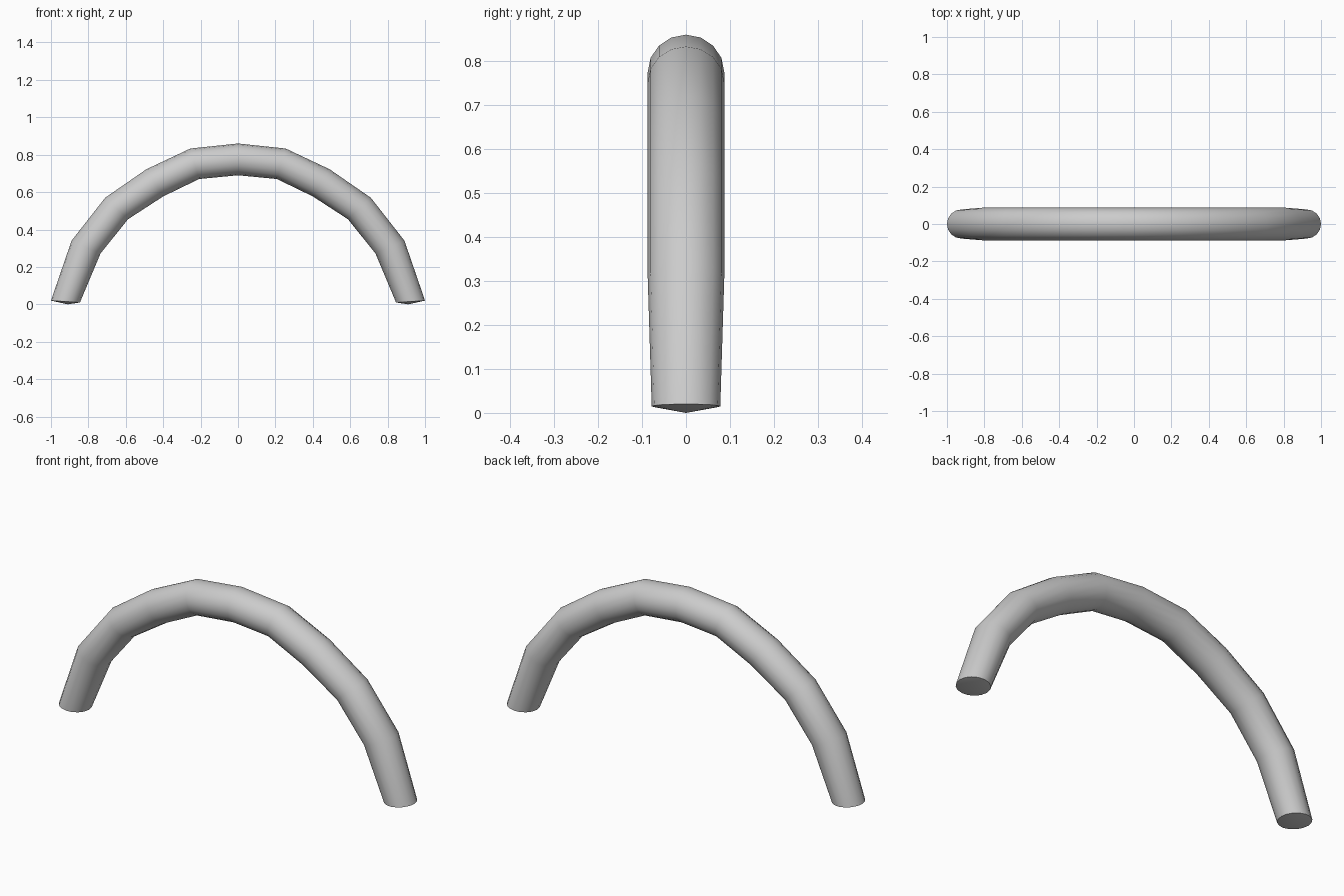
import bpy, bmesh, math
from mathutils import Vector

if "Cube" in bpy.data.objects:
    bpy.data.objects.remove(bpy.data.objects["Cube"])

SIDES = 16
# Left half of the arch: outer x, z, inner x, z, half width in y
half = [
    (-1.00, 0.020, -0.845, 0.010, 0.078),
    (-0.89, 0.340, -0.735, 0.272, 0.087),
    (-0.71, 0.570, -0.588, 0.455, 0.087),
    (-0.49, 0.722, -0.400, 0.577, 0.087),
    (-0.255, 0.833, -0.208, 0.670, 0.087),
]
crown = [(0, 0.860, 0, 0.690, 0.087)]
stations = half + crown + [(-a, b, -c, d, w) for a, b, c, d, w in reversed(half)]

bm = bmesh.new()


def ring(ox, oz, ix, iz, w):
    """Elliptical cross-section spanning the outer and inner profile points."""
    outer, inner = Vector((ox, 0, oz)), Vector((ix, 0, iz))
    mid, u = (outer + inner) / 2, (outer - inner) / 2
    v = Vector((0, w, 0))
    angles = [2 * math.pi * i / SIDES for i in range(SIDES)]
    return [bm.verts.new(mid + u * math.cos(t) + v * math.sin(t)) for t in angles]


# Tube walls
rings = [ring(*s) for s in stations]
for a, b in zip(rings, rings[1:]):
    for i in range(SIDES):
        j = (i + 1) % SIDES
        bm.faces.new((a[i], a[j], b[j], b[i]))

# Shallow pointed end caps
for r, x in ((rings[0], -0.91), (rings[-1], 0.91)):
    tip = bm.verts.new((x, 0, 0))
    for i in range(SIDES):
        bm.faces.new((r[i], r[(i + 1) % SIDES], tip))

bmesh.ops.recalc_face_normals(bm, faces=bm.faces)
mesh = bpy.data.meshes.new("arched_handle")
bm.to_mesh(mesh)
bm.free()

handle = bpy.data.objects.new("arched_handle", mesh)
bpy.context.collection.objects.link(handle)
bpy.context.view_layer.objects.active = handle
handle.select_set(True)
bpy.ops.object.shade_smooth_by_angle(angle=math.radians(35))
